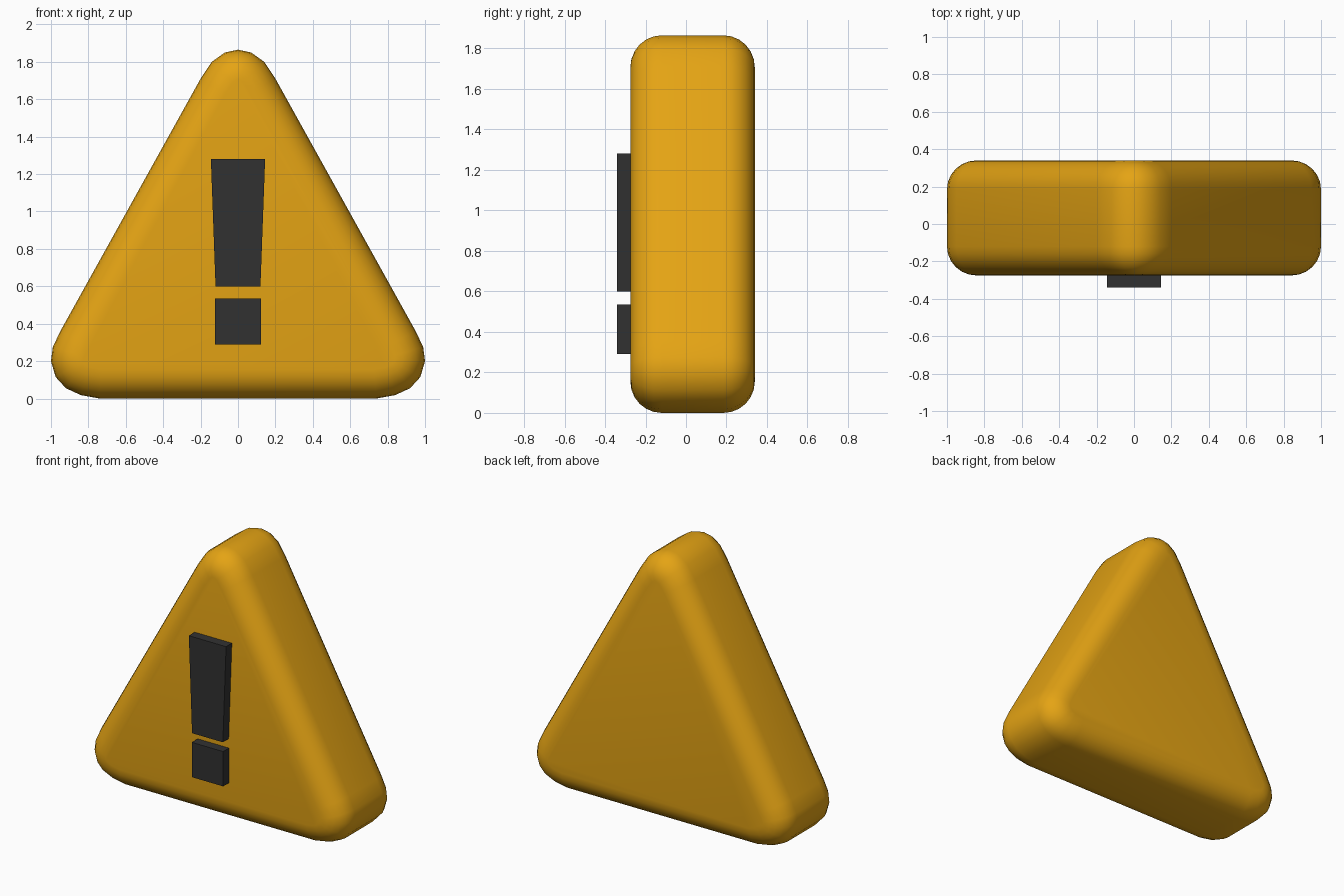
import bpy, bmesh, math

cube = bpy.data.objects.get("Cube")
if cube:
    bpy.data.objects.remove(cube, do_unlink=True)


def material(name, color):
    m = bpy.data.materials.new(name)
    m.use_nodes = True
    m.diffuse_color = color
    m.node_tree.nodes["Principled BSDF"].inputs["Base Color"].default_value = color
    return m


def prism(name, half_outline, front, back, mat, rounding=0):
    """Mirror a right-hand (x, z) outline, extrude it in y and round its rims."""
    mirrored = [(-x, z) for x, z in reversed(half_outline) if x > 0]
    bm = bmesh.new()
    base = bm.faces.new([bm.verts.new((x, front, z)) for x, z in half_outline + mirrored])
    moved = bmesh.ops.extrude_face_region(bm, geom=[base], use_keep_orig=True)["geom"]
    bmesh.ops.translate(bm, vec=(0, back - front, 0),
                        verts=[v for v in moved if isinstance(v, bmesh.types.BMVert)])
    bmesh.ops.recalc_face_normals(bm, faces=bm.faces)
    if rounding:
        rims = [e for e in bm.edges if abs(e.verts[0].co.y - e.verts[1].co.y) < 0.001]
        bmesh.ops.bevel(bm, geom=rims, offset=rounding, offset_type='OFFSET',
                        segments=6, profile=0.5, affect='EDGES', clamp_overlap=False)
    mesh = bpy.data.meshes.new(name)
    bm.to_mesh(mesh)
    bm.free()
    mesh.materials.append(mat)
    obj = bpy.data.objects.new(name, mesh)
    bpy.context.collection.objects.link(obj)
    if rounding:
        bpy.ops.object.select_all(action='DESELECT')
        obj.select_set(True)
        bpy.context.view_layer.objects.active = obj
        bpy.ops.object.shade_smooth_by_angle(angle=math.radians(45))
    return obj


amber = material("amber", (0.78, 0.37, 0.007, 1))
charcoal = material("charcoal", (0.031, 0.031, 0.031, 1))

# Rounded triangular body
prism("triangle_body",
      [(0.74, 0), (0.84, 0.018), (0.92, 0.055), (0.975, 0.115), (1, 0.2), (0.99, 0.275),
       (0.95, 0.36), (0.2, 1.71), (0.14, 1.8), (0.07, 1.85), (0, 1.865)],
      -0.275, 0.34, amber, rounding=0.155)

# Raised exclamation mark
prism("mark_bar", [(0.12, 0.6), (0.145, 1.28)], -0.34, -0.26, charcoal)
prism("mark_dot", [(0.122, 0.29), (0.122, 0.535)], -0.34, -0.26, charcoal)
